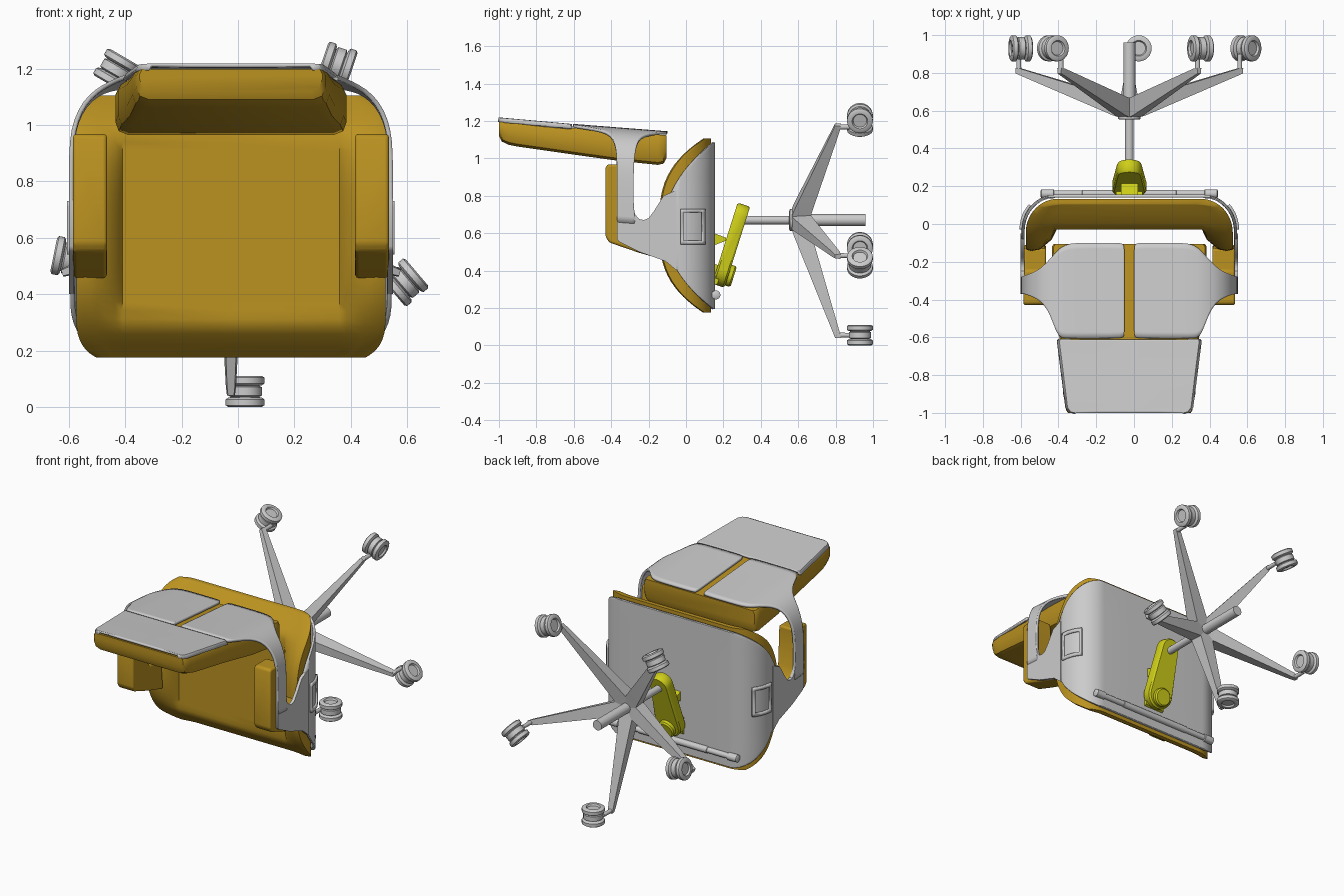
import bpy, bmesh
from math import sin, cos, pi, radians, sqrt, acos
from mathutils import Vector

if "Cube" in bpy.data.objects:
    bpy.data.objects.remove(bpy.data.objects["Cube"])

CX = -0.025  # chair symmetry plane


def material(name, col):
    m = bpy.data.materials.new(name)
    m.diffuse_color = col
    m.use_nodes = True
    m.node_tree.nodes["Principled BSDF"].inputs["Base Color"].default_value = m.diffuse_color
    return m


FABRIC = material("amber_fabric", (0.50, 0.29, 0.015, 1))
YELLOW = material("yellow_plastic", (0.62, 0.62, 0.01, 1))


def make(name, verts, faces, mat=None, solid=0, bevel=0, subsurf=0, angle=35):
    bm = bmesh.new()
    vs = [bm.verts.new(v) for v in verts]
    for f in faces:
        bm.faces.new([vs[i] for i in f])
    bmesh.ops.recalc_face_normals(bm, faces=bm.faces)
    me = bpy.data.meshes.new(name)
    bm.to_mesh(me)
    bm.free()
    ob = bpy.data.objects.new(name, me)
    ob.location.x = CX
    bpy.context.collection.objects.link(ob)
    if mat:
        me.materials.append(mat)
    bpy.ops.object.select_all(action='DESELECT')
    ob.select_set(True)
    bpy.context.view_layer.objects.active = ob
    bpy.ops.object.shade_smooth_by_angle(angle=radians(angle))
    if subsurf:
        ob.modifiers.new("Subsurf", 'SUBSURF').levels = subsurf
        ob.modifiers["Subsurf"].render_levels = subsurf
    if solid:
        s = ob.modifiers.new("Solidify", 'SOLIDIFY')
        s.thickness, s.offset = solid, 0
    if bevel:
        b = ob.modifiers.new("Bevel", 'BEVEL')
        b.width, b.segments = bevel, 3
    return ob


def sheet(name, rows, skip=(), **kw):
    n = len(rows[0])
    faces = [(i*n+j, i*n+j+1, (i+1)*n+j+1, (i+1)*n+j)
             for i in range(len(rows)-1) for j in range(n-1) if (i, j) not in skip]
    return make(name, [p for r in rows for p in r], faces, **kw)


def loft(name, rings, **kw):
    n, m = len(rings[0]), len(rings)
    faces = [(i*n+j, i*n+(j+1) % n, (i+1)*n+(j+1) % n, (i+1)*n+j)
             for i in range(m-1) for j in range(n)]
    faces += [tuple(range(n)), tuple(range((m-1)*n, m*n))]
    return make(name, [p for r in rings for p in r], faces, **kw)


def prism(name, yz, x0, x1, **kw):
    return loft(name, [[(x, y, z) for y, z in yz] for x in (x0, x1)], **kw)


def lathe(name, prof, origin, axis, n=28, **kw):
    a = Vector(axis).normalized()
    u = a.orthogonal().normalized()
    w = a.cross(u)
    o = Vector(origin)
    return loft(name, [[o + a*t + (u*cos(2*pi*k/n) + w*sin(2*pi*k/n))*r for k in range(n)]
                       for t, r in prof], **kw)


def lerp(table, v):
    for (a, p), (b, q) in zip(table, table[1:]):
        if v <= b:
            return p + (q-p)*max(0, (v-a)/(b-a))
    return table[-1][1]


# --- seat: U-shaped trough whose side walls follow an arc
def u_half(ytop, inset, n=14):
    """Half of the U cross-section, from the middle out to wall height ytop."""
    hw, yb = 0.57-inset, 0.155-inset
    rx, ry = 0.17, 0.18
    end = min(1, max(0.02, (yb-ytop)/ry))
    amax = acos(1-end)
    pts = [(0, yb), ((hw-rx)/2, yb)]
    pts += [(hw-rx+rx*sin(amax*k/n), yb-ry+ry*cos(amax*k/n)) for k in range(n+1)]
    return pts + [(pts[-1][0], min(ytop, pts[-1][1]-0.001))]


def stations(z0, z1, n=36):
    return [((z0+z1)/2 - (z1-z0)/2*cos(pi*k/n), abs(cos(pi*k/n))) for k in range(n+1)]


rows = []
for z, t in stations(0.195, 1.085):
    h = u_half(0.15 - 0.265*(1-t**2.2), 0.008)
    rows.append([(-x, y, z) for x, y in h[:0:-1]] + [(x, y, z) for x, y in h])
sheet("seat_shell", rows, solid=0.016)

rings = []
for z, t in stations(0.175, 1.105):
    top = 0.10 - 0.235*(1-t**3)
    h = u_half(top, 0.022)
    xo = h[-1][0]
    floor = max(-0.03, top+0.005)
    h += [(xo-0.03, top-0.008), (xo-0.075, top), (min(0.41, xo-0.1), (top+floor)/2),
          (min(0.385, xo-0.12), floor), (0, floor)]
    rings.append([(x, y, z) for x, y in h] + [(-x, y, z) for x, y in h[-2:0:-1]])
loft("seat_cushion", rings, mat=FABRIC, angle=40)

# --- backrest
ZTOP = [(-1, 1.212), (-0.6, 1.176), (-0.37, 1.158), (-0.1, 1.137)]
rings = []
for y, hw, zb in [(-1, .325, 1.12), (-.985, .335, 1.09), (-.95, .34, 1.073), (-.9, .35, 1.063),
                  (-.6, .37, 1.02), (-.37, .40, .988), (-.15, .41, .965), (-.12, .41, .972), (-.105, .40, 1.0)]:
    zt, c = lerp(ZTOP, y)-0.014, 0.045
    half = [(hw-.01, zt), (hw, zt-.02), (hw, zb+c), (hw-.012, zb+.013), (hw-c, zb)]
    rings.append([(x, y, z) for x, z in half] + [(-x, y, z) for x, z in half[::-1]])
loft("backrest_cushion", rings, mat=FABRIC)

HW = [(-1, .29), (-.99, .318), (-.97, .333), (-.62, .378), (-.612, .37)]
rows = []
for y in (-1, -.99, -.97, -.85, -.73, -.62, -.612):
    w = lerp(HW, y)
    rows.append([(w*f, y, lerp(ZTOP, y) - (0.018 if abs(f) == 1 else 0))
                 for f in (-1, -.97, -.5, 0, .5, .97, 1)])
sheet("headrest_panel", rows, solid=0.014)

# columns: x, drop below the back surface, y range
STRAP = [(.026, 0, -.595, -.11), (.034, 0, -.605, -.10), (.16, 0, -.605, -.10), (.29, 0, -.605, -.10),
         (.34, .002, -.605, -.11), (.375, .005, -.60, -.135), (.40, .01, -.53, -.165), (.43, .018, -.45, -.20),
         (.475, .038, -.40, -.245), (.52, .08, -.38, -.265), (.55, .14, -.37, -.275), (.565, .21, -.37, -.28),
         (.567, .32, -.37, -.28), (.567, .43, -.37, -.28), (.567, .50, -.37, -.27)]
ARM = [(-.37, .74), (-.28, .74), (-.272, .70), (-.25, .675), (-.225, .67), (-.20, .68), (-.17, .72),
       (-.12, .80), (-.05, .83), (-.05, .40), (-.11, .45), (-.25, .50), (-.36, .555), (-.37, .57)]
PAD = [(-.43, .95), (-.42, .968), (-.30, .968), (-.288, .72), (-.25, .66), (-.13, .66),
       (-.11, .455), (-.25, .495), (-.41, .55), (-.43, .58)]
for s, side in ((1, "right"), (-1, "left")):
    # --- back panel flowing into the arm strap
    sheet(side + "_back_panel_and_strap",
          [[(s*x, y0+(y1-y0)*k/8, lerp(ZTOP, y0+(y1-y0)*k/8)-d) for k in range(9)]
           for x, d, y0, y1 in STRAP], solid=0.016, subsurf=1, angle=60)
    prism(side + "_arm_bracket", ARM, s*.556, s*.575)
    prism(side + "_arm_pad", PAD, s*.44, s*.56, mat=FABRIC, bevel=0.012)
    # --- grip frame on the shell side
    frame = []
    for z in (.54, .56, .71, .73):
        frame.append([(s*(.403+.17*sqrt(1-max(0, (y+.025)/.18)**2)), y, z)
                      for y in (-.03, -.015, .02, .055, .085, .10)])
    sheet(side + "_grip_frame", frame, skip=[(1, 1), (1, 2), (1, 3)], solid=0.016)

# --- rod under the front edge of the seat
lathe("front_rod", [(-.47, .016), (-.465, .024), (-.40, .024), (-.398, .018), (-.25, .018), (-.248, .021),
                    (.248, .021), (.25, .018), (.398, .018), (.40, .024), (.465, .024), (.47, .016)],
      (0, .16, .27), (1, 0, 0), n=20)

# --- tilt mechanism: tapered stadium plate, knob and link
A, B = Vector((0, .20, .405)), Vector((0, .29, .69))
d = (B-A).normalized()
nrm = Vector((0, d.z, -d.y))
X = Vector((1, 0, 0))
outline = [(B, .065, pi*k/14) for k in range(15)] + [(A, .09, pi+pi*k/14) for k in range(15)]
loft("tilt_mechanism", [[c + (X*cos(a)+d*sin(a))*(r*f) + nrm*h for c, r, a in outline]
                        for h, f in ((-.035, .9), (-.025, 1), (.025, 1), (.035, .9))], mat=YELLOW)
lathe("tilt_knob", [(0, .058), (.055, .058), (.064, .05)], A - d*.02, nrm, mat=YELLOW)
prism("tilt_link", [(.15, .535), (.15, .60), (.215, .575), (.215, .56)], -.045, .045, mat=YELLOW)
prism("tilt_mount", [(.145, .32), (.145, .44), (.19, .42), (.17, .33)], -.07, .07, mat=YELLOW)

# --- column and hub
HUB = Vector((0, 0, .67))
lathe("column", [(.29, .023), (.57, .023), (.571, .032), (.96, .032)], HUB, (0, 1, 0))
lathe("base_hub", [(.552, .05), (.556, .06), (.64, .06), (.66, .045)], HUB, (0, 1, 0), n=20)

# --- five legs with twin-wheel casters, each swivelled differently
WHEEL = [(-.044, .012), (-.044, .036), (-.055, .042), (-.055, .060), (-.049, .069), (-.028, .069), (-.022, .06),
         (-.020, .05)]
WHEEL += [(-.015, .06), (.015, .06)] + [(-t, r) for t, r in WHEEL[::-1]]
SWIVEL = [(1, 0), (.65, -.76), (.32, .95), (-.86, .5), (.2, .98)]
for i, (sx, sz) in enumerate(SWIVEL):
    a = radians(-90 + 72*i)
    out = Vector((cos(a), 0, sin(a)))
    side = Vector((-sin(a), 0, cos(a)))
    tip = HUB + out*.615
    rings = []
    for r, w, y0, y1 in [(.0, .052, .552, .655), (.08, .046, .575, .672), (.60, .018, .785, .822),
                         (.63, .014, .797, .826)]:
        c = HUB + out*r
        rings.append([c + side*(w*f) + Vector((0, y, 0))
                      for f, y in ((-.75, y0), (.75, y0), (1, y1), (-1, y1))])
    loft(f"leg_{i+1}", rings)
    lathe(f"caster_stem_{i+1}", [(.80, .014), (.90, .012)], tip, (0, 1, 0), n=12)
    swing = Vector((sx, 0, sz))
    centre = tip + swing*.05 + Vector((0, .93, 0))
    lathe(f"caster_wheels_{i+1}", WHEEL, centre, (-sz, 0, sx))
    lathe(f"caster_arm_{i+1}", [(0, .012), (.05, .012)], tip + Vector((0, .89, 0)),
          swing + Vector((0, .5, 0)), n=12)
